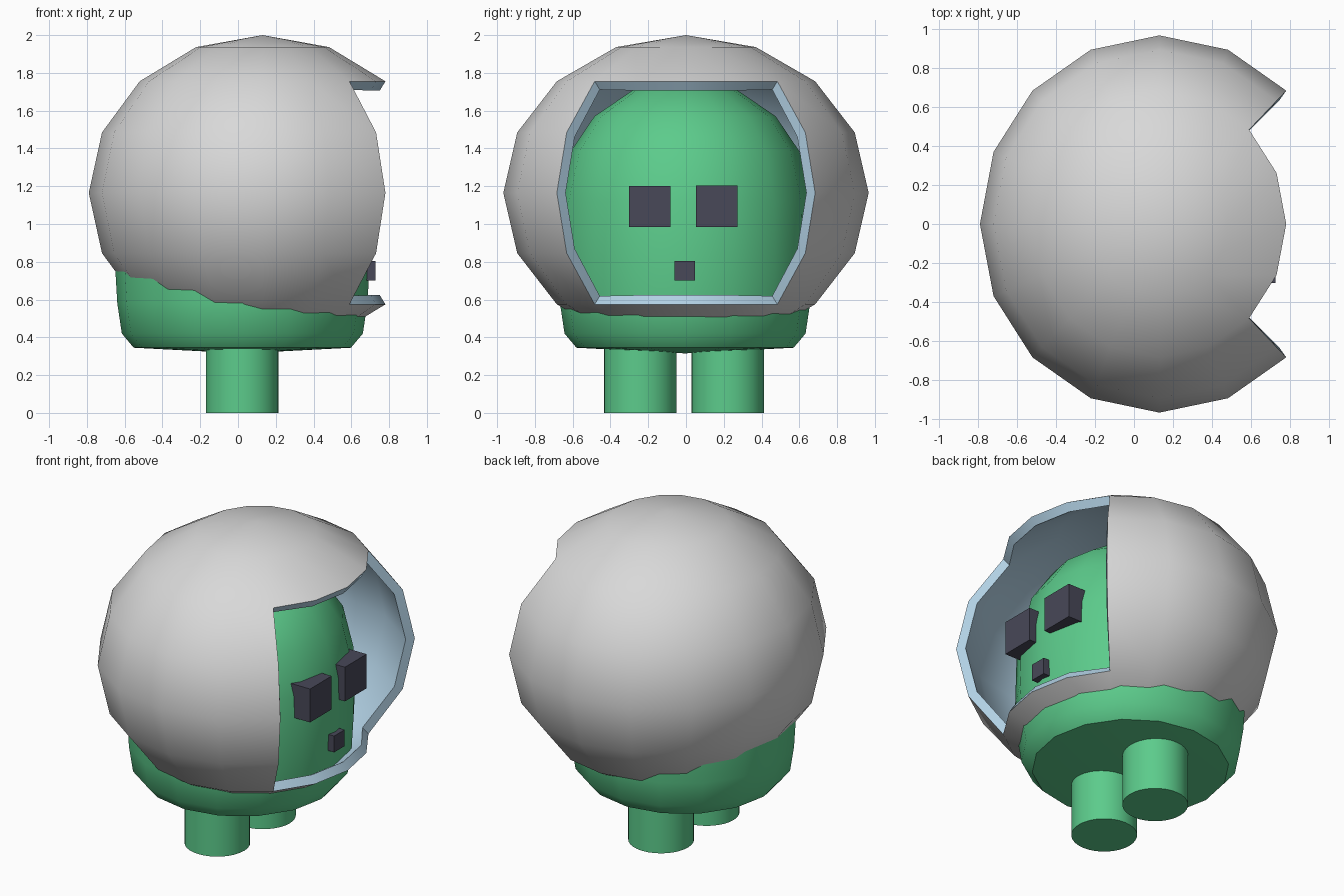
import bpy, bmesh, math
from mathutils import Matrix, Vector

if "Cube" in bpy.data.objects:
    bpy.data.objects.remove(bpy.data.objects["Cube"])


def material(name, rgb):
    m = bpy.data.materials.new(name)
    m.diffuse_color = (*rgb, 1)
    m.use_nodes = True
    m.node_tree.nodes["Principled BSDF"].inputs["Base Color"].default_value = m.diffuse_color
    return m


GREY = material("shell grey", (0.69, 0.69, 0.69))
BLUE = material("lining blue", (0.44, 0.63, 0.77))
GREEN = material("body green", (0.107, 0.60, 0.26))
DARK = material("face dark", (0.065, 0.065, 0.098))


def add_object(name, bm, mats):
    me = bpy.data.meshes.new(name)
    bmesh.ops.recalc_face_normals(bm, faces=bm.faces)
    bm.to_mesh(me)
    bm.free()
    ob = bpy.data.objects.new(name, me)
    bpy.context.collection.objects.link(ob)
    for m in mats:
        me.materials.append(m)
    bpy.ops.object.select_all(action='DESELECT')
    ob.select_set(True)
    bpy.context.view_layer.objects.active = ob
    return ob


def smooth(angle=35):
    bpy.ops.object.shade_smooth_by_angle(angle=math.radians(angle))


# Helmet: stretched sphere with a face opening cut on the +x side
bm = bmesh.new()
bmesh.ops.create_uvsphere(bm, u_segments=16, v_segments=8, radius=1)
opening = []
for f in bm.faces:
    c = f.calc_center_median()
    if abs(math.atan2(c.y, c.x)) < math.pi / 4 and abs(c.z) < 0.7:
        opening.append(f)
bmesh.ops.delete(bm, geom=opening, context='FACES')
bmesh.ops.transform(bm, verts=bm.verts,
                    matrix=Matrix.Translation((0.13, 0, 1.165)) @ Matrix.Diagonal((0.92, 0.967, 0.835, 1)))
helmet = add_object("helmet", bm, [GREY, BLUE])
shell = helmet.modifiers.new("thickness", 'SOLIDIFY')
shell.thickness = 0.057
shell.offset = -1
shell.material_offset = 1
shell.material_offset_rim = 1
bpy.ops.object.modifier_apply(modifier=shell.name)
smooth()

# Body: turned profile with a domed head and a bevelled base
profile = [(0, 0.315), (0.575, 0.345), (0.638, 0.42), (0.662, 0.58), (0.675, 0.8),
           (0.667, 1.12), (0.605, 1.385), (0.48, 1.57), (0.26, 1.72), (0, 1.772)]
bm = bmesh.new()
verts = [bm.verts.new((r, 0, z)) for r, z in profile]
edges = [bm.edges.new(p) for p in zip(verts, verts[1:])]
bmesh.ops.spin(bm, geom=verts + edges, cent=(0, 0, 0), axis=(0, 0, 1),
               angle=math.tau, steps=16, use_merge=True)
bmesh.ops.remove_doubles(bm, verts=bm.verts, dist=0.0005)
bmesh.ops.translate(bm, verts=bm.verts, vec=(0.023, -0.005, 0))
add_object("body", bm, [GREEN])
smooth()

# Legs
for name, y in (("right_leg", -0.243), ("left_leg", 0.22)):
    bm = bmesh.new()
    bmesh.ops.create_cone(bm, cap_ends=True, segments=32, radius1=0.192, radius2=0.192,
                          depth=0.42, matrix=Matrix.Translation((0.023, y, 0.21)))
    add_object(name, bm, [GREEN])
    smooth()


# Eyes and mouth: blocks set into the face
def block(name, low, high):
    low, high = Vector(low), Vector(high)
    bm = bmesh.new()
    bmesh.ops.create_cube(bm, size=1, matrix=Matrix.Translation((low + high) / 2)
                          @ Matrix.Diagonal((*(high - low), 1)))
    add_object(name, bm, [DARK])


block("right_eye", (0.55, -0.303, 0.985), (0.725, -0.083, 1.2))
block("left_eye", (0.55, 0.052, 0.985), (0.725, 0.272, 1.205))
block("mouth", (0.6, -0.06, 0.7), (0.727, 0.047, 0.805))
